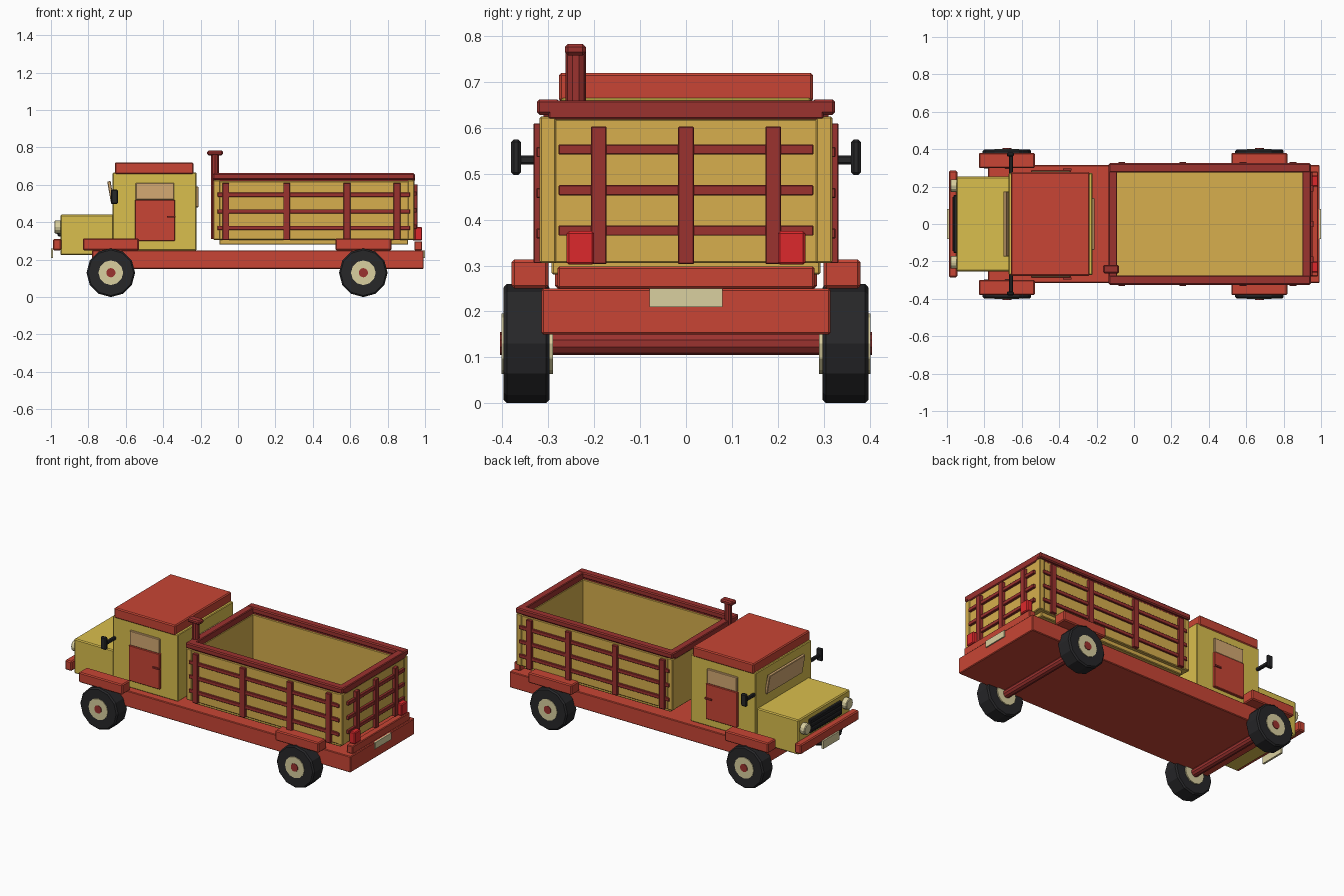
import bpy, math
from mathutils import Vector

def mat(name, r, g, b):
    m = bpy.data.materials.new(name)
    m.diffuse_color = (r, g, b, 1)
    return m

RED = mat("red", 0.58, 0.06, 0.035)
DARK = mat("dark_red", 0.33, 0.032, 0.028)
YEL = mat("yellow", 0.70, 0.52, 0.075)
WOOD = mat("wood", 0.68, 0.43, 0.075)
BLACK = mat("black", 0.02, 0.02, 0.022)
PALE = mat("cream", 0.70, 0.63, 0.35)
GLASS = mat("glass", 0.66, 0.40, 0.17)
LAMP = mat("lamp_red", 0.72, 0.022, 0.025)

def finish(o, name, m, bevel):
    o.name = name
    o.data.materials.append(m)
    if bevel:
        b = o.modifiers.new("bevel", 'BEVEL')
        b.width, b.segments, b.limit_method = bevel, 1, 'ANGLE'
        b.angle_limit = math.radians(40)
    return o

def box(name, x, y, z, m, bevel=0.004, rot=0):
    """Box from (min, max) pairs on each axis, optionally tilted about y."""
    bpy.ops.mesh.primitive_cube_add(size=1, location=[sum(p) / 2 for p in (x, y, z)])
    o = bpy.context.object
    for v in o.data.vertices:
        v.co = Vector((v.co.x * (x[1] - x[0]), v.co.y * (y[1] - y[0]), v.co.z * (z[1] - z[0])))
    o.rotation_euler.y = rot
    return finish(o, name, m, bevel)

def pair(name, x, y, z, m, bevel=0.004):
    """The same box on both sides of the truck."""
    box(name + "_left", x, y, z, m, bevel)
    box(name + "_right", x, (-y[1], -y[0]), z, m, bevel)

def rod(name, r, a, b, m, sides=12, bevel=0.0):
    """Cylinder between two points."""
    a, b = Vector(a), Vector(b)
    d = b - a
    bpy.ops.mesh.primitive_cylinder_add(vertices=sides, radius=r, depth=d.length, location=(a + b) / 2)
    o = bpy.context.object
    o.rotation_euler = d.to_track_quat('Z', 'Y').to_euler()
    return finish(o, name, m, bevel)

# chassis and bumpers
box("chassis", (-0.78, 0.993), (-0.315, 0.315), (0.15, 0.25), RED)
box("front_bumper", (-0.99, -0.945), (-0.285, 0.285), (0.25, 0.31), RED, 0.006)
box("rear_bar", (0.943, 0.985), (-0.28, 0.28), (0.25, 0.298), RED)
box("front_plate", (-1.0, -0.988), (-0.08, 0.08), (0.21, 0.26), PALE, 0)
box("rear_plate", (0.985, 1.0), (-0.08, 0.08), (0.21, 0.25), PALE, 0)

# axles, wheels and fenders
for end, cx in (("front", -0.68), ("rear", 0.67)):
    rod(end + "_axle", 0.025, (cx, -0.405, 0.13), (cx, 0.405, 0.13), DARK, 10)
    pair(end + "_fender", (cx - 0.15, cx + 0.15), (0.30, 0.38), (0.25, 0.313), RED, 0.006)
    for side, s in (("left", 1), ("right", -1)):
        rod(f"{end}_tire_{side}", 0.13, (cx, s * 0.297, 0.13), (cx, s * 0.398, 0.13), BLACK, 12, 0.008)
        rod(f"{end}_hub_{side}", 0.066, (cx, s * 0.29, 0.13), (cx, s * 0.402, 0.13), PALE, 12)

# hood with grille and headlights
box("hood", (-0.95, -0.66), (-0.253, 0.253), (0.225, 0.44), YEL, 0.006)
box("grille", (-0.965, -0.945), (-0.155, 0.155), (0.325, 0.41), BLACK)
for i in range(3):
    z = 0.342 + i * 0.026
    box(f"grille_bar_{i}", (-0.97, -0.96), (-0.145, 0.145), (z - 0.004, z + 0.004), BLACK, 0)
for side, s in (("left", 1), ("right", -1)):
    rod("headlight_" + side, 0.034, (-0.945, s * 0.205, 0.375), (-0.982, s * 0.205, 0.375), PALE, 12, 0.004)

# cab with roof and windows
box("cab", (-0.67, -0.222), (-0.272, 0.272), (0.25, 0.665), YEL)
box("roof", (-0.658, -0.238), (-0.277, 0.277), (0.657, 0.72), RED, 0.006)
box("windshield", (-0.689, -0.671), (-0.175, 0.175), (0.50, 0.62), GLASS, 0.003, math.radians(-10))
box("rear_window", (-0.228, -0.212), (-0.14, 0.14), (0.48, 0.59), GLASS, 0.003)

# doors with handles
pair("door", (-0.55, -0.337), (0.265, 0.288), (0.30, 0.52), RED, 0.003)
pair("door_window", (-0.547, -0.342), (0.265, 0.284), (0.52, 0.61), GLASS, 0.003)
pair("door_handle", (-0.38, -0.335), (0.285, 0.297), (0.425, 0.434), DARK, 0)

# mirrors
pair("mirror_arm", (-0.668, -0.648), (0.265, 0.37), (0.52, 0.54), BLACK)
pair("mirror", (-0.68, -0.642), (0.36, 0.381), (0.497, 0.575), BLACK, 0.006)

# cargo bed: floor, four walls, corner posts
box("bed_floor", (-0.10, 0.91), (-0.293, 0.293), (0.28, 0.325), WOOD)
pair("bed_side", (-0.125, 0.935), (0.275, 0.315), (0.305, 0.62), WOOD)
box("bed_front", (-0.13, -0.09), (-0.293, 0.293), (0.305, 0.62), WOOD)
box("bed_tailgate", (0.90, 0.94), (-0.293, 0.293), (0.305, 0.62), WOOD)
for end, x in (("front", (-0.132, -0.095)), ("rear", (0.908, 0.943))):
    pair(f"bed_{end}_post", x, (0.282, 0.319), (0.305, 0.625), WOOD)

# top rails
pair("top_rail_side", (-0.135, 0.945), (0.275, 0.325), (0.628, 0.662), DARK, 0.006)
box("top_rail_front", (-0.135, -0.09), (-0.30, 0.30), (0.618, 0.66), DARK)
box("top_rail_rear", (0.90, 0.945), (-0.30, 0.30), (0.618, 0.66), DARK)
pair("top_rail_filler", (-0.12, 0.93), (0.28, 0.31), (0.61, 0.64), DARK, 0)

# slats and stakes on the sides and tailgate
for i, z in enumerate((0.37, 0.458, 0.547)):
    pair(f"side_slat_{i}", (-0.11, 0.92), (0.31, 0.326), (z - 0.011, z + 0.011), DARK, 0.002)
    zr = z + 0.006
    box(f"rear_slat_{i}", (0.935, 0.955), (-0.278, 0.278), (zr - 0.011, zr + 0.011), DARK, 0.002)
for i, x in enumerate((-0.065, 0.26, 0.583, 0.85)):
    pair(f"side_stake_{i}", (x - 0.018, x + 0.018), (0.31, 0.332), (0.305, 0.61), DARK, 0.002)
for i, y in enumerate((-0.19, 0, 0.19)):
    box(f"rear_stake_{i}", (0.935, 0.96), (y - 0.017, y + 0.017), (0.303, 0.603), DARK, 0.002)

# tail lights
pair("tail_light", (0.945, 0.985), (0.20, 0.26), (0.302, 0.375), LAMP, 0.005)

# exhaust stack
rod("exhaust_pipe", 0.022, (-0.123, -0.24, 0.31), (-0.123, -0.24, 0.765), DARK, 10)
box("exhaust_cap", (-0.165, -0.08), (-0.264, -0.218), (0.758, 0.783), DARK, 0.007)
